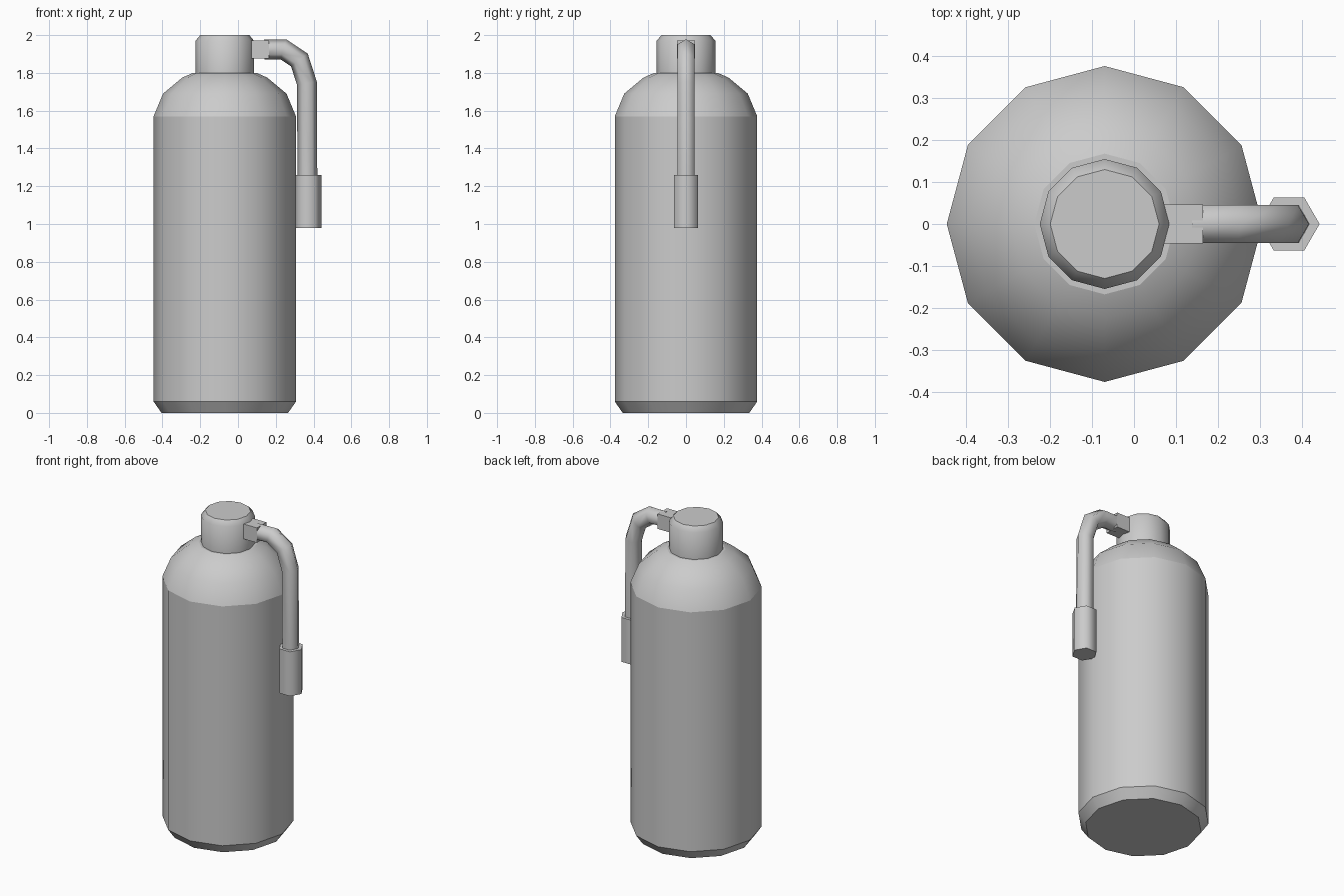
import bpy, bmesh, math
from mathutils import Vector

if "Cube" in bpy.data.objects:
    bpy.data.objects.remove(bpy.data.objects["Cube"])

AXIS_X = -0.07  # centre line of the bottle

grey = bpy.data.materials.new("light grey")
grey.diffuse_color = (0.6, 0.6, 0.6, 1)
grey.use_nodes = True
grey.node_tree.nodes["Principled BSDF"].inputs["Base Color"].default_value = grey.diffuse_color


def loft(name, rings, sharp=()):
    """Skin closed rings of points, cap both ends; rings listed in sharp get hard edges."""
    bm = bmesh.new()
    loops = [[bm.verts.new(p) for p in ring] for ring in rings]
    n = len(loops[0])
    for a, b in zip(loops, loops[1:]):
        for i in range(n):
            j = (i + 1) % n
            bm.faces.new((a[i], a[j], b[j], b[i])).smooth = True
    caps = [bm.faces.new(loops[0][::-1]), bm.faces.new(loops[-1])]
    hard = [e for f in caps for e in f.edges]
    for k in sharp:
        hard += [bm.edges.get((loops[k][i], loops[k][(i + 1) % n])) for i in range(n)]
    for e in hard:
        e.smooth = False
    bmesh.ops.recalc_face_normals(bm, faces=bm.faces)
    mesh = bpy.data.meshes.new(name)
    bm.to_mesh(mesh)
    bm.free()
    mesh.materials.append(grey)
    obj = bpy.data.objects.new(name, mesh)
    bpy.context.collection.objects.link(obj)
    return obj


def turned(name, cx, sides, profile, sharp=()):
    """Revolve (radius, height) points around a vertical line at x = cx."""
    angles = [2 * math.pi * i / sides for i in range(sides)]
    rings = [[(cx + r * math.cos(a), r * math.sin(a), z) for a in angles] for r, z in profile]
    return loft(name, rings, sharp)


def tube(name, path, radius, sides):
    """Mitred tube along a path lying in the xz plane."""
    pts = [Vector((x, 0, z)) for x, z in path]
    rings = []
    for i, p in enumerate(pts):
        d0 = (p - pts[i - 1]).normalized() if i else (pts[1] - p).normalized()
        d1 = (pts[i + 1] - p).normalized() if i < len(pts) - 1 else d0
        t = (d0 + d1).normalized()
        out = Vector((-t.z, 0, t.x)) / t.dot(d0)
        side = Vector((0, 1, 0))
        rings.append([p + radius * (math.cos(a) * out + math.sin(a) * side)
                      for a in (2 * math.pi * k / sides for k in range(sides))])
    return loft(name, rings)


# Tank with bevelled foot and domed shoulder
turned("tank", AXIS_X, 12,
       [(0.335, 0), (0.377, 0.06), (0.377, 1.57), (0.327, 1.69), (0.225, 1.775), (0.168, 1.80)],
       sharp=(1, 2))

# Neck cap
turned("neck_cap", AXIS_X, 12, [(0.155, 1.79), (0.155, 1.97), (0.13, 2.0)])

# Square outlet block
bpy.ops.mesh.primitive_cube_add(size=1, location=(0.1125, 0, 1.924))
outlet = bpy.context.object
outlet.name = "outlet_block"
outlet.scale = (0.105, 0.094, 0.094)
outlet.data.materials.append(grey)

# Hose and nozzle
tube("hose", [(0.14, 1.923), (0.24, 1.925), (0.325, 1.868), (0.365, 1.745), (0.3675, 1.2)], 0.0525, 6)
turned("nozzle", 0.37, 6, [(0.073, 0.98), (0.073, 1.26)])
